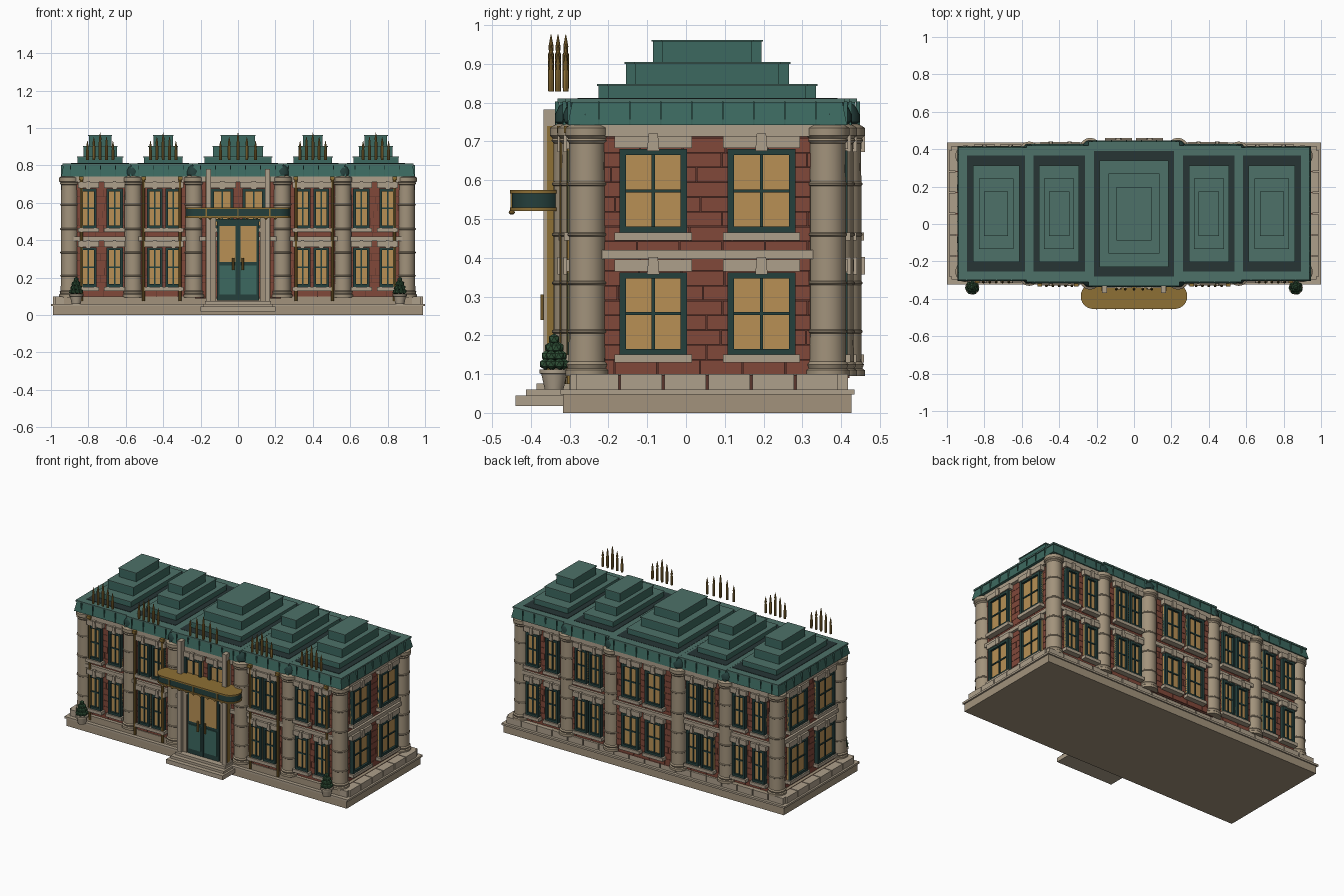
import bpy, bmesh, math, random
from mathutils import Matrix, Vector

if "Cube" in bpy.data.objects:
    bpy.data.objects.remove(bpy.data.objects["Cube"])

random.seed(4)
CY = 0.055                       # centre line of the building in y
COL = dict(stone=(.36, .29, .20), light_stone=(.42, .35, .26), brick=(.22, .065, .042),
           mortar=(.10, .035, .025), roof=(.045, .14, .115), roof_top=(.075, .165, .14),
           dark=(.02, .036, .036), frame=(.018, .05, .045), glass=(.48, .28, .09),
           gold=(.27, .16, .035), leaf=(.03, .085, .04))
parts = {}


def get(name, mat):
    return parts.setdefault(name, (bmesh.new(), mat))[0]


def box(name, mat, x, y, z, M=Matrix(), taper=None):
    """Box from (min, max) pairs; taper=(dx, dy) insets the top face."""
    bm = get(name, mat)
    S = Matrix.Diagonal((x[1] - x[0], y[1] - y[0], z[1] - z[0], 1))
    c = Vector(((x[0] + x[1]) / 2, (y[0] + y[1]) / 2, (z[0] + z[1]) / 2))
    vs = bmesh.ops.create_cube(bm, size=1, matrix=Matrix.Translation(c) @ S)['verts']
    for v in vs:
        if taper and v.co.z > c.z:
            v.co.x -= math.copysign(taper[0], v.co.x - c.x)
            v.co.y -= math.copysign(taper[1], v.co.y - c.y)
        v.co = M @ v.co


def lathe(name, mat, pos, prof, n=16):
    """Closed turned shape from (radius, z) points."""
    bm = get(name, mat)
    rings = [[bm.verts.new((pos[0] + r * math.cos(2 * math.pi * i / n),
                            pos[1] + r * math.sin(2 * math.pi * i / n), z))
              for i in range(n)] for r, z in prof]
    for a, b in zip(rings, rings[1:]):
        for i in range(n):
            bm.faces.new((a[i], a[(i + 1) % n], b[(i + 1) % n], b[i]))
    bm.faces.new(rings[0][::-1])
    bm.faces.new(rings[-1])


def wall_frame(x, y, deg):
    """Local frame on a wall: local -y points outward."""
    return Matrix.Translation((x, y, 0)) @ Matrix.Rotation(math.radians(deg), 4, 'Z')


def window(M, u, w, z0, z1, key=True):
    h, b = w / 2, min(.017, w * .16)
    box('window_glass', 'glass', (u - h, u + h), (-.012, .01), (z0, z1), M)
    for s in (-1, 1):
        e = sorted((u + s * h, u + s * (h - b)))
        box('window_frames', 'frame', e, (-.026, .01), (z0, z1), M)
    for e in ((z0, z0 + .015), (z1 - .015, z1)):
        box('window_frames', 'frame', (u - h, u + h), (-.025, .01), e, M)
    zm = (z0 + z1) / 2
    box('window_bars', 'frame', (u - .004, u + .004), (-.018, 0), (z0, z1), M)
    box('window_bars', 'frame', (u - h, u + h), (-.017, 0), (zm - .004, zm + .004), M)
    # sill, lintel, end blocks and keystone
    o = h + .012
    box('window_sills', 'light_stone', (u - o, u + o), (-.034, .01), (z0 - .02, z0), M)
    box('window_lintels', 'light_stone', (u - o, u + o), (-.028, .01), (z1 + .003, z1 + .034), M)
    k = min(.016, w * .14)
    box('window_keystones', 'light_stone', (u - k, u + k), (-.036, .01),
        (z1 - .005, z1 + .04), M, taper=(-.004, 0))


def brick_wall(M, u0, u1, depth=.1):
    box('wall_core', 'mortar', (u0, u1), (.004, depth), (.09, .74), M)
    n = 16
    for i in range(n):
        z = .1 + i * .61 / n
        x = u0 - random.uniform(.02, .1)
        while x < u1:
            a, b = max(x, u0), min(x + .107, u1)
            if b - a > .006:
                box('brick_courses', 'brick', (a, b), (0, .006), (z, z + .0365), M)
            x += .11
    box('belt_course', 'light_stone', (u0, u1), (-.016, .02), (.397, .42), M)
    box('entablature', 'light_stone', (u0, u1), (-.018, .05), (.712, .745), M)


FLOORS = ((.15, .362), (.465, .677))
# plinth
box('plinth', 'stone', (-.99, .99), (-.317, .427), (0, .05))
box('plinth_ledge', 'light_stone', (-1, 1), (-.323, .435), (.048, .06))
box('plinth_core', 'mortar', (-.955, .955), (-.285, .395), (.05, .098))
for M, half in ((wall_frame(0, -.29, 0), .98), (wall_frame(0, .41, 180), .98),
                (wall_frame(.98, CY, 90), .34), (wall_frame(-.98, CY, -90), .34)):
    n = round(half * 2 / .11)
    for i in range(n):
        a = -half + i * 2 * half / n
        box('plinth_blocks', 'light_stone', (a + .003, a + 2 * half / n - .003), (-.008, .045), (.058, .1), M)
box('terrace', 'stone', (-.93, .93), (-.3, .41), (.06, .1))

# bays: (left, right, half depth, window positions, window width)
BAYS = [(.56, .90, .335, (-.07, .07), .088), (.23, .56, .35, (-.05, .05), .084),
        (-.23, .23, .37, (-.084, .084), .12)]
for l, r, d, us, w in BAYS:
    for s in ((1,) if l < 0 else (-1, 1)):
        cx = s * (l + r) / 2
        for back in (0, 1):
            M = wall_frame(cx, CY + (d if back else -d), 180 * back)
            brick_wall(M, -(r - l) / 2, (r - l) / 2)
            for f, (z0, z1) in enumerate(FLOORS):
                if l < 0 and not back and f == 0:
                    continue
                for u in us:
                    window(M, u, w, z0, z1)
# side walls
for s in (-1, 1):
    M = wall_frame(s * .91, CY, 90 * s)
    brick_wall(M, -.31, .31)
    for z0, z1 in ((.15, .393), (.465, .68)):
        for u in (-.1395, .1395):
            window(M, u, .175, z0, min(z1, z0 + .243 if z0 > .2 else .362))

# banded columns
prof = [(.056, .095), (.056, .11), (.05, .115), (.054, .125), (.048, .132)]
for z in (.21, .335, .46, .59):
    prof += [(.047, z - .005), (.0505, z - .002), (.0505, z + .002), (.047, z + .005)]
prof += [(.046, .695), (.052, .702), (.049, .708), (.056, .715), (.056, .735), (.04, .745)]
COLUMNS = [(.90, .31), (.56, .33), (.235, .35)]
for x, d in COLUMNS:
    for sx in (-1, 1):
        for sy in (-1, 1):
            lathe('columns', 'stone', (sx * x, CY + sy * d), prof)
            # green roof knobs above the columns
            lathe('roof_knobs', 'frame', (sx * (x + .003), CY + sy * (d + .005)),
                  [(.028, .738), (.038, .75), (.037, .77), (.028, .79), (.012, .802)], 12)

# flared roof following the stepped bays
ROOF = [(.945, .36), (.58, .372), (.25, .392)]
for i, (hx, hy) in enumerate(ROOF):
    e = i * .0006
    box('roof_skirt', 'roof', (-hx, hx), (CY - hy, CY + hy), (.742, .803 + e), taper=(.012, .012))
    box('roof_rim', 'roof_top', (-hx + .006, hx - .006), (CY - hy + .006, CY + hy - .006), (.8, .81 + e))
    # standing seams on the skirt
    for k in range(int(hx * 2 / .08)):
        x = -hx + .05 + k * .08
        if i == 2 or abs(x) > ROOF[i + 1][0]:
            for s in (-1, 1):
                y = CY + s * (hy - .004)
                box('roof_seams', 'roof', (x - .002, x + .002), (y - .005, y + .005), (.742, .803))
for s in (-1, 1):
    for k in range(8):
        y = CY - .28 + k * .08
        box('roof_seams', 'roof', (s * .941 - .005, s * .941 + .005), (y - .002, y + .002), (.742, .803))

# stepped roof lanterns on dark panels, with a row of gilt spikes in front of each
LANTERNS = [(0, .215, .335, -.348), (.4, .138, .31, -.33), (.737, .155, .31, -.31)]
for x, hw, hd, sy in LANTERNS:
    for s in ((1,) if x == 0 else (-1, 1)):
        cx = s * x
        box('roof_panels', 'dark', (cx - hw, cx + hw), (CY - hd, CY + hd), (.80, .8125))
        w0 = hw - .035
        k = hd - .335 + .28
        for t, (z0, z1) in enumerate(((.81, .843), (.845, .9), (.903, .957))):
            w, d = w0 * (1, .74, .5)[t], k - .07 * t
            box('lantern_tiers', 'roof', (cx - w, cx + w), (CY - d, CY + d), (z0, z1))
            box('lantern_caps', 'roof_top', (cx - w - .004, cx + w + .004),
                (CY - d - .004, CY + d + .004), (z1, z1 + .005))
        for j in range(-2, 3):
            top = .975 - .022 * abs(j)
            gap = .047 if x == 0 else .034
            lathe('roof_spikes', 'gold', (cx + j * gap, sy),
                  [(.007, .828), (.008, .84), (.008, top - .05), (.0055, top - .045), (.0065, top - .03), (.001, top)], 8)

# gilt downpipes on the front
for x, d in ((.837, -.3), (.505, -.318), (.31, -.318)):
    for s in (-1, 1):
        lathe('downpipes', 'gold', (s * x, d), [(.008, .075), (.008, .735)], 8)
        box('downpipe_heads', 'gold', (s * x - .012, s * x + .012), (d - .015, d + .015), (.722, .74))

# entrance: steps, portal pillars, double door
for i, (y, z0, z1) in enumerate(((-.44, .018, .045), (-.413, .045, .06), (-.385, .06, .076))):
    box('entrance_steps', 'light_stone', (-.2 + i * .012, .2 - i * .012), (y, -.3), (z0, z1))
for s in (-1, 1):
    box('portal_pillars', 'light_stone', (s * .158 - .014, s * .158 + .014), (-.368, -.3), (.076, .782))
    box('portal_trim', 'gold', (s * .172 - .003, s * .172 + .003), (-.358, -.33), (.09, .74))
    box('portal_surround', 'stone', (s * .132 - .014, s * .132 + .014), (-.35, -.3), (.076, .53))
    c = s * .056
    box('door_leaves', 'frame', (c - .055, c + .055), (-.352, -.3), (.078, .5))
    box('door_glass', 'glass', (c - .042, c + .042), (-.356, -.34), (.285, .475))
    box('door_panels', 'roof', (c - .042, c + .042), (-.357, -.34), (.11, .265))
    lathe('door_handles', 'gold', (s * .026, -.369), [(.006, .24), (.006, .305)], 8)
box('door_frame', 'frame', (-.12, .12), (-.356, -.3), (.5, .515))

# rounded canopy
def stadium(name, mat, r, z0, z1):
    bm = get(name, mat)
    pts = [((.217 if math.cos(a) > 0 else -.217) + r * math.cos(a), -.386 + r * math.sin(a))
           for a in (math.pi * (2 * i + 1) / 32 for i in range(32))]
    lo, hi = ([bm.verts.new((x, y, z)) for x, y in pts] for z in (z0, z1))
    for i in range(32):
        j = (i + 1) % 32
        bm.faces.new((lo[i], lo[j], hi[j], hi[i]))
    bm.faces.new(lo[::-1])
    bm.faces.new(hi)
stadium('canopy_body', 'frame', .063, .528, .568)
stadium('canopy_top', 'gold', .068, .566, .575)
stadium('canopy_trim', 'gold', .068, .52, .529)
for i in range(9):
    lathe('canopy_beads', 'gold', (-.2 + i * .05, -.449), [(.003, .511), (.008, .516), (.006, .522)], 8)
for x in (-.17, 0, .17):
    box('canopy_ribs', 'gold', (x - .003, x + .003), (-.453, -.44), (.525, .57))

# potted topiaries
for s in (-1, 1):
    p = (s * .865, -.34)
    lathe('plant_pots', 'light_stone', p, [(.024, .06), (.033, .1), (.038, .102), (.038, .112), (.028, .112)], 12)
    bm = get('topiary_leaves', 'leaf')
    for z, r, n in ((.126, .025, 7), (.147, .019, 6), (.168, .012, 5), (.19, 0, 1)):
        for i in range(n):
            a = 2 * math.pi * i / n + z * 40
            bmesh.ops.create_icosphere(bm, subdivisions=1, radius=.015, matrix=Matrix.Translation(
                (p[0] + r * math.cos(a), p[1] + r * math.sin(a), z)))

# turn the collected parts into objects
mats = {}
for k, c in COL.items():
    mats[k] = bpy.data.materials.new(k)
    mats[k].diffuse_color = (*c, 1)
SMOOTH = ('columns', 'roof_knobs', 'downpipes', 'plant_pots', 'canopy', 'roof_spikes', 'door_handles')
for name, (bm, mat) in parts.items():
    bmesh.ops.recalc_face_normals(bm, faces=bm.faces)
    me = bpy.data.meshes.new(name)
    bm.to_mesh(me)
    bm.free()
    me.materials.append(mats[mat])
    ob = bpy.data.objects.new(name, me)
    bpy.context.collection.objects.link(ob)
    if name.startswith(SMOOTH):
        bpy.ops.object.select_all(action='DESELECT')
        ob.select_set(True)
        bpy.context.view_layer.objects.active = ob
        bpy.ops.object.shade_smooth_by_angle(angle=math.radians(35))

for m in bpy.data.materials:
    if m.users and not m.is_grease_pencil:
        m.use_nodes = True
        m.node_tree.nodes["Principled BSDF"].inputs["Base Color"].default_value = m.diffuse_color
